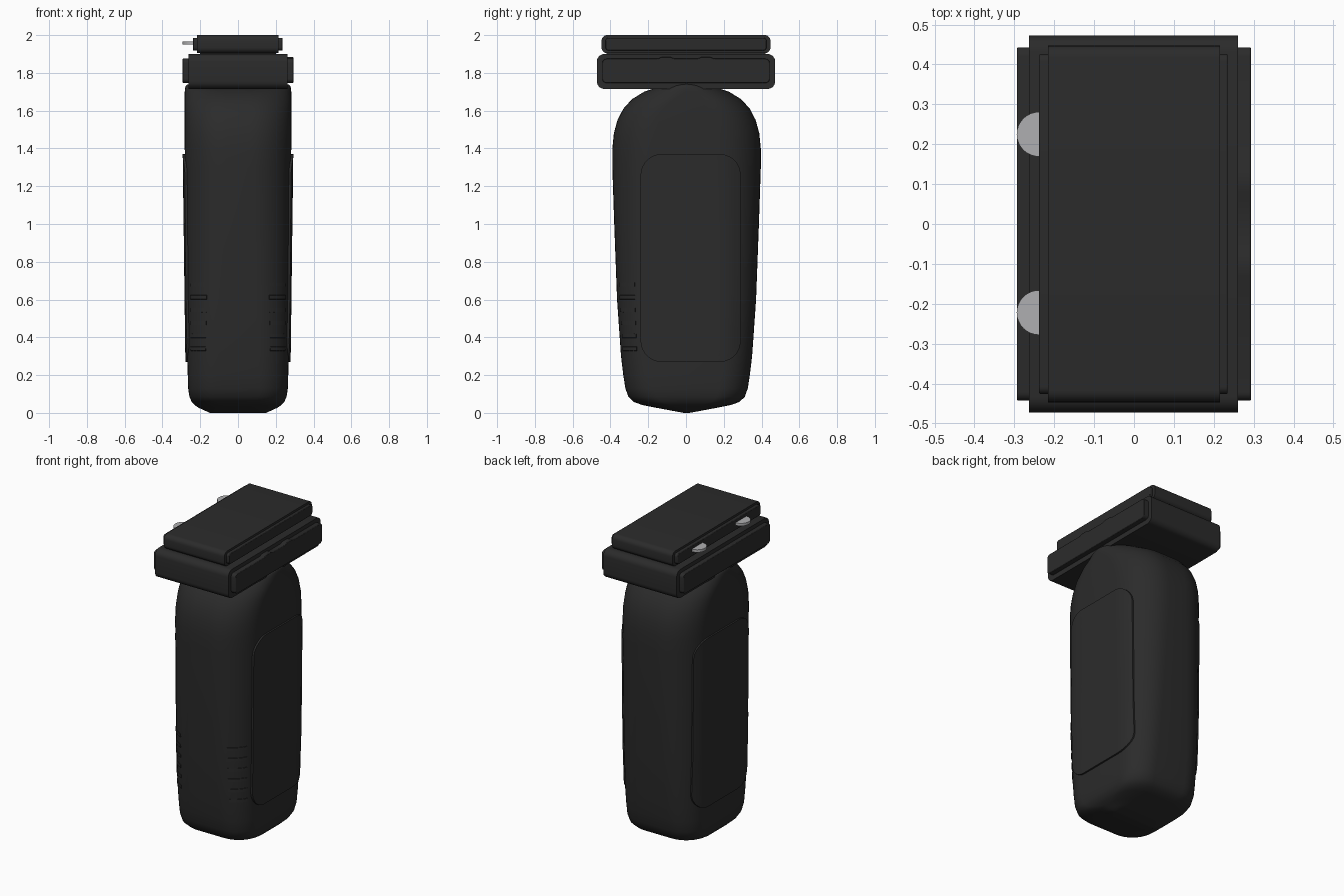
import bpy, math
from math import sin, cos, pi, sqrt

if "Cube" in bpy.data.objects:
    bpy.data.objects.remove(bpy.data.objects["Cube"])


def material(name, rgb):
    m = bpy.data.materials.new(name)
    m.diffuse_color = (*rgb, 1)
    m.use_nodes = True
    m.node_tree.nodes["Principled BSDF"].inputs["Base Color"].default_value = m.diffuse_color
    return m


BLACK = material("matte black", (0.024, 0.024, 0.024))
GREY = material("light grey", (0.43, 0.43, 0.44))


def make(name, verts, faces, mat=BLACK, bevel=0.0, angle=40):
    me = bpy.data.meshes.new(name)
    me.from_pydata(verts, [], faces)
    me.materials.append(mat)
    ob = bpy.data.objects.new(name, me)
    bpy.context.collection.objects.link(ob)
    bpy.ops.object.select_all(action='DESELECT')
    ob.select_set(True)
    bpy.context.view_layer.objects.active = ob
    # consistent outward normals
    bpy.ops.object.mode_set(mode='EDIT')
    bpy.ops.mesh.select_all(action='SELECT')
    bpy.ops.mesh.normals_make_consistent(inside=False)
    bpy.ops.object.mode_set(mode='OBJECT')
    if bevel:
        b = ob.modifiers.new("bevel", 'BEVEL')
        b.width, b.segments, b.limit_method = bevel, 2, 'ANGLE'
        b.angle_limit = math.radians(50)
    bpy.ops.object.shade_smooth_by_angle(angle=math.radians(angle))
    return ob


def loft(name, rings, **kw):
    """Skin a list of equal closed rings and cap both ends."""
    n = len(rings[0])
    faces = [(k * n + i, k * n + (i + 1) % n, (k + 1) * n + (i + 1) % n, (k + 1) * n + i)
             for k in range(len(rings) - 1) for i in range(n)]
    faces += [tuple(range(n)), tuple(range((len(rings) - 1) * n, len(rings) * n))]
    return make(name, [p for r in rings for p in r], faces, **kw)


def rounded_rect(hu, hv, r, seg=6):
    pts = []
    for q, (su, sv) in enumerate([(1, 1), (-1, 1), (-1, -1), (1, -1)]):
        for i in range(seg + 1):
            a = (q + i / seg) * pi / 2
            pts.append((su * (hu - r) + r * cos(a), sv * (hv - r) + r * sin(a)))
    return pts


# Handle: height, half width, half depth
KEYS = [(0.0, .150, .015), (.012, .175, .08), (.027, .208, .16), (.042, .230, .235),
        (.058, .245, .28), (.085, .257, .308), (.13, .264, .324), (.2, .266, .335),
        (.3, .268, .347), (.6, .272, .368), (1.0, .277, .383), (1.3, .281, .393),
        (1.4, .282, .393), (1.48, .283, .385), (1.55, .283, .366), (1.61, .283, .335),
        (1.66, .283, .290), (1.70, .282, .225), (1.72, .280, .165), (1.732, .276, .10),
        (1.738, .268, .05), (1.74, .262, .02)]


def size(z):
    """Half width, half depth and corner radius; corners soften upwards."""
    for (z0, a0, b0), (z1, a1, b1) in zip(KEYS, KEYS[1:]):
        if z <= z1:
            t = (z - z0) / (z1 - z0)
            hx, hy = a0 + t * (a1 - a0), b0 + t * (b1 - b0)
            r = .145 + .075 * min(1, z / 1.3)
            return hx, hy, min(r, hy * .95, hx * .8)


def surface_x(y, z):
    hx, hy, r = size(z)
    d = max(0, abs(y) - (hy - r))
    return hx - r + sqrt(max(0, r * r - d * d))


rings = []
for z, _, _ in KEYS:
    hx, hy, r = size(z)
    rings.append([(x, y + .003, z) for x, y in rounded_rect(hx, hy, r, 10)])
loft("handle", rings, angle=50)


# Raised grip panels that follow the handle sides
def side_panel(name, side):
    y0, y1, z0, z1, r, rows, cols = -.24, .29, .27, 1.37, .11, 30, 14
    sections = []
    for k in range(rows + 1):
        z = (z0 + z1) / 2 - (z1 - z0) / 2 * cos(pi * k / rows)
        d = max(0, r - min(z - z0, z1 - z))
        inset = r - sqrt(max(0, r * r - d * d))
        ys = [y0 + inset + (y1 - y0 - 2 * inset) * i / cols for i in range(cols + 1)]
        outer = [(side * (surface_x(y, z) + .011), y, z) for y in ys]
        inner = [(side * (surface_x(y, z) - .02), y, z) for y in reversed(ys)]
        sections.append(outer + inner)
    loft(name, sections)


side_panel("right_panel", 1)
side_panel("left_panel", -1)

# Thin grip ridges round the two front corners
for side, label in ((1, "right"), (-1, "left")):
    for k in range(6):
        z = .34 + .068 * k
        hx, hy, r = size(z)
        sections = []
        for i in range(9):
            a = math.radians(28 + 38 * i / 8)
            sections.append([(side * (hx - r + q * cos(a)), .003 - (hy - r) - q * sin(a), h)
                             for q, h in ((r - .01, z - .014), (r + .003, z - .01),
                                          (r + .003, z + .01), (r - .01, z + .014))])
        loft(f"{label}_grip_ridge_{k + 1}", sections)


# Head parts: outlines in the side plane, run across the width
def slab(name, x0, x1, outline, zc, **kw):
    return loft(name, [[(x, y, zc + z) for y, z in outline] for x in (x0, x1)], **kw)


slab("head_base", -.263, .261, rounded_rect(.472, .0925, .04), 1.8075)
slab("head_base_left_plate", -.293, -.25, rounded_rect(.443, .064, .022), 1.811, bevel=.003)

# Right plate with two shallow bumps along its top edge
wavy = rounded_rect(.443, .064, .022)
bumps = [(.15, 0), (.13, .008), (.08, .008), (.06, 0),
         (-.06, 0), (-.08, .008), (-.13, .008), (-.15, 0)]
wavy = wavy[:7] + [(y, .064 + h) for y, h in bumps] + wavy[7:]
slab("head_base_right_plate", .25, .293, wavy, 1.811, bevel=.003)

slab("head_neck", -.20, .20, rounded_rect(.42, .02, .005), 1.90)
slab("cartridge", -.216, .215, rounded_rect(.447, .048, .03), 1.952)
slab("cartridge_side_plates", -.238, .235, rounded_rect(.426, .034, .018), 1.952, bevel=.003)

# Half-round metal clips on the left edge
for name, yc in (("rear_clip", .225), ("front_clip", -.222)):
    arc = [(-.238 - .056 * sin(pi * i / 16), yc + .056 * cos(pi * i / 16)) for i in range(17)]
    arc = [(-.225, yc + .056)] + arc + [(-.225, yc - .056)]
    loft(name, [[(x, y, z) for x, y in arc] for z in (1.949, 1.966)], mat=GREY)
